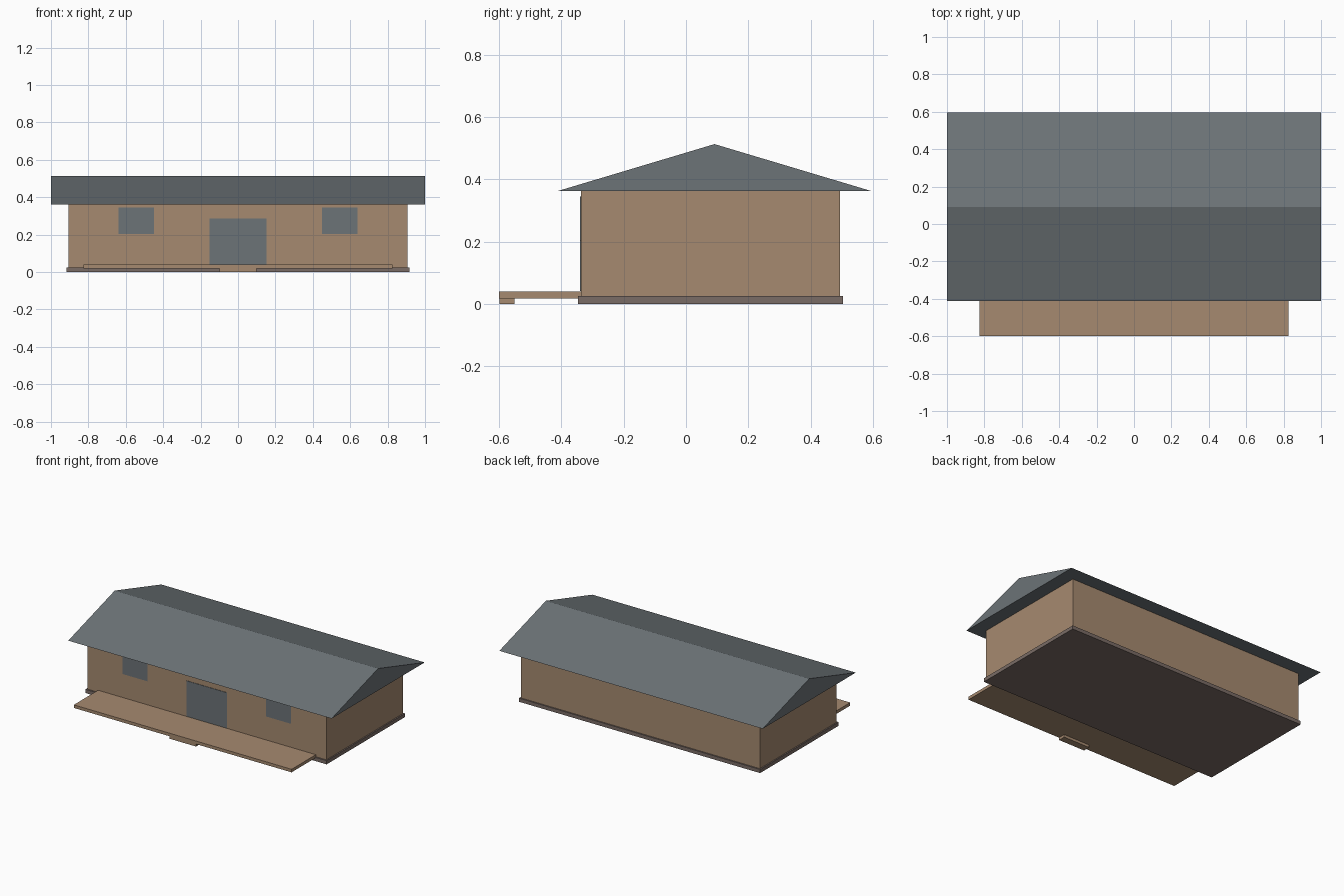
import bpy
import bmesh

cube = bpy.data.objects.get("Cube")
if cube:
    bpy.data.objects.remove(cube)


def material(name, rgb):
    """Flat material from 0-255 display colour, stored as linear."""
    lin = [((c / 255 + 0.055) / 1.055) ** 2.4 for c in rgb] + [1.0]
    m = bpy.data.materials.new(name)
    m.use_nodes = True
    m.diffuse_color = lin
    m.node_tree.nodes["Principled BSDF"].inputs["Base Color"].default_value = lin
    return m


wood = material("warm_wood", (166, 138, 112))
slate = material("slate_grey", (108, 115, 119))
stone = material("brown_stone", (122, 108, 102))


def finish(name, bm, mat):
    bmesh.ops.recalc_face_normals(bm, faces=bm.faces)
    mesh = bpy.data.meshes.new(name)
    bm.to_mesh(mesh)
    bm.free()
    mesh.materials.append(mat)
    obj = bpy.data.objects.new(name, mesh)
    bpy.context.collection.objects.link(obj)
    return obj


def prism(name, profile, x0, x1, mat):
    """Extrude a (y, z) profile along x."""
    bm = bmesh.new()
    face = bm.faces.new([bm.verts.new((x0, y, z)) for y, z in profile])
    new = bmesh.ops.extrude_face_region(bm, geom=[face])["geom"]
    verts = [v for v in new if isinstance(v, bmesh.types.BMVert)]
    bmesh.ops.translate(bm, verts=verts, vec=(x1 - x0, 0, 0))
    return finish(name, bm, mat)


def box(name, x, y, z, mat):
    profile = [(y[0], z[0]), (y[1], z[0]), (y[1], z[1]), (y[0], z[1])]
    return prism(name, profile, x[0], x[1], mat)


WALL_FRONT, WALL_BACK, EAVE = -0.337, 0.495, 0.362

# House body on its slab
box("foundation", (-0.916, 0.916), (-0.347, 0.504), (0, 0.025), stone)
box("walls", (-0.907, 0.907), (WALL_FRONT, WALL_BACK), (0.025, EAVE), wood)

# Solid gable roof with a flat soffit
prism("roof", [(-0.413, EAVE), (0.596, EAVE), (0.0915, 0.513)], -1, 1, slate)

# Front deck and its step
box("deck", (-0.827, 0.827), (-0.6, WALL_FRONT), (0.018, 0.039), wood)
box("step", (-0.1, 0.1), (-0.598, -0.55), (0, 0.018), wood)

# Door and windows as thin plates on the front wall
plate = (WALL_FRONT - 0.003, WALL_FRONT)
box("door", (-0.153, 0.153), plate, (0.041, 0.285), slate)
for side, s in (("left", 1), ("right", -1)):
    box(side + "_window", sorted((s * 0.45, s * 0.64)), plate, (0.202, 0.344), slate)
